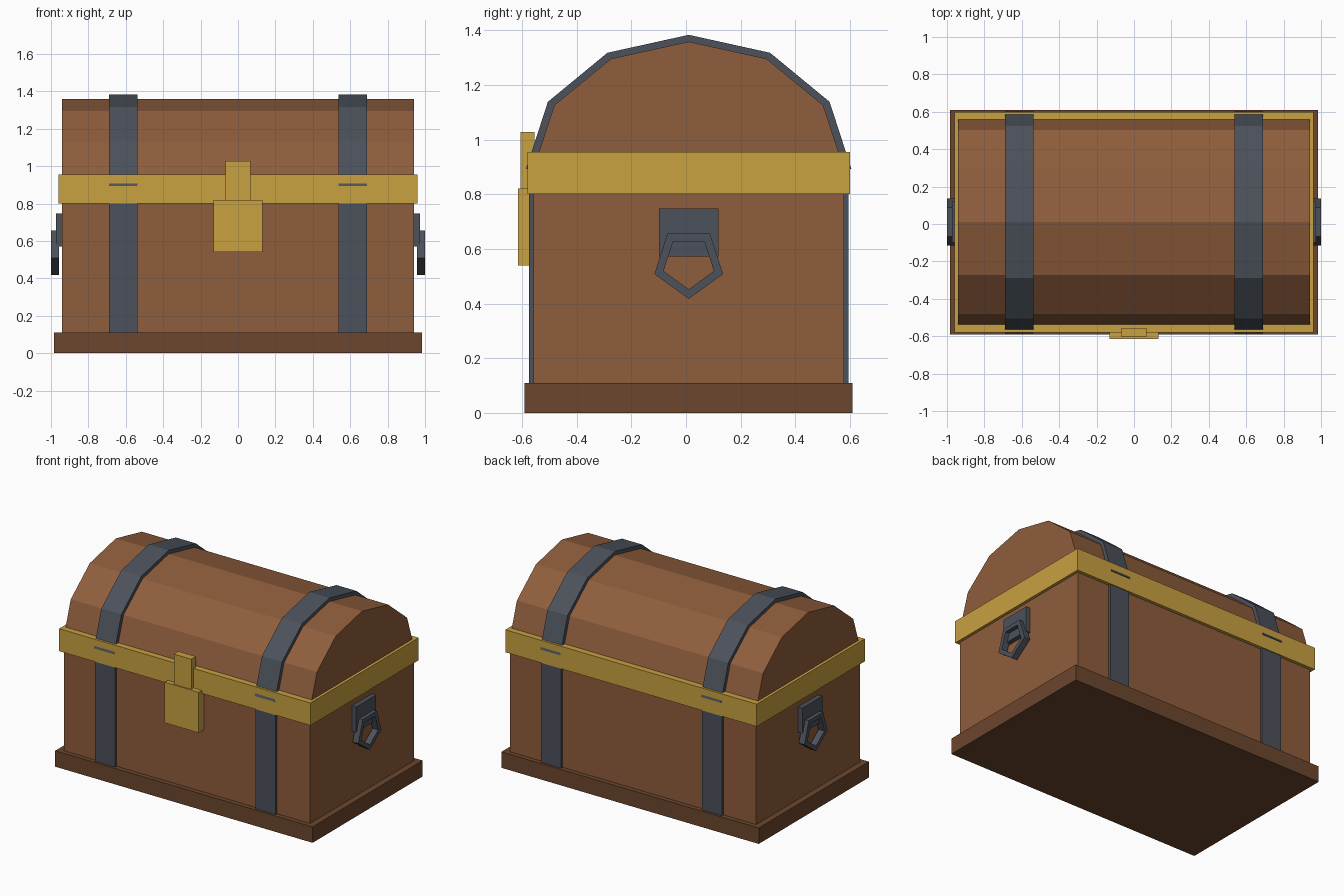
import bpy, bmesh
from math import sin, cos, pi

if "Cube" in bpy.data.objects:
    bpy.data.objects.remove(bpy.data.objects["Cube"])

MID = 0.01        # y centre of the chest body
SPRING = 0.893    # height where the lid arch begins


def material(name, srgb):
    rgb = [((c / 255 + 0.055) / 1.055) ** 2.4 for c in srgb]
    mat = bpy.data.materials.new(name)
    mat.use_nodes = True
    mat.diffuse_color = (*rgb, 1)
    mat.node_tree.nodes["Principled BSDF"].inputs["Base Color"].default_value = (*rgb, 1)
    return mat


wood = material("wood", (143, 93, 60))
dark_wood = material("dark wood", (107, 70, 45))
brass = material("brass", (200, 161, 64))
iron = material("iron", (76, 81, 91))


def finish(name, bm, mat):
    bmesh.ops.recalc_face_normals(bm, faces=bm.faces[:])
    mesh = bpy.data.meshes.new(name)
    bm.to_mesh(mesh)
    bm.free()
    mesh.materials.append(mat)
    obj = bpy.data.objects.new(name, mesh)
    bpy.context.collection.objects.link(obj)
    return obj


def box(name, mat, x, y, z):
    bm = bmesh.new()
    bmesh.ops.create_cube(bm, size=1)
    for v in bm.verts:
        for i, (lo, hi) in enumerate((x, y, z)):
            v.co[i] = lo if v.co[i] < 0 else hi
    return finish(name, bm, mat)


def prism(name, mat, x, profile):
    """Extrude a (y, z) outline along x."""
    bm = bmesh.new()
    a, b = ([bm.verts.new((px, *p)) for p in profile] for px in x)
    bm.faces.new(a)
    bm.faces.new(b)
    for i in range(len(a)):
        j = (i + 1) % len(a)
        bm.faces.new((a[i], a[j], b[j], b[i]))
    return finish(name, bm, mat)


def ring(name, mat, x, outer, inner):
    """Square-section ring lying in the yz plane."""
    bm = bmesh.new()
    loops = [[bm.verts.new((px, *p)) for p in path]
             for px, path in ((x[0], outer), (x[1], outer), (x[1], inner), (x[0], inner))]
    n = len(outer)
    for k in range(4):
        a, b = loops[k], loops[(k + 1) % 4]
        for i in range(n):
            j = (i + 1) % n
            bm.faces.new((a[i], a[j], b[j], b[i]))
    return finish(name, bm, mat)


def arch(half_depth, rise):
    return [(MID + half_depth * cos(pi * i / 6), SPRING + rise * sin(pi * i / 6))
            for i in range(7)]


def pentagon(radius):
    return [(MID + radius * cos(2 * pi * i / 5 - pi / 2),
             0.549 + radius * sin(2 * pi * i / 5 - pi / 2)) for i in range(5)]


def about_mid(half):
    return (MID - half, MID + half)


# Wooden body, plinth and arched lid
box("plinth", dark_wood, (-0.983, 0.983), about_mid(0.6), (0, 0.11))
box("body", wood, (-0.94, 0.94), about_mid(0.568), (0.1, 0.88))
prism("lid", wood, (-0.94, 0.94), arch(0.568, 0.465))

# Brass rim and latch
box("rim", brass, (-0.96, 0.96), about_mid(0.59), (0.8, 0.955))
box("latch_plate", brass, (-0.13, 0.13), (-0.614, -0.555), (0.54, 0.82))
box("latch_hasp", brass, (-0.067, 0.067), (-0.605, -0.555), (0.81, 1.028))

for label, side in (("left", 1), ("right", -1)):
    # Iron straps over lid and body
    strap = sorted((side * 0.537, side * 0.69))
    prism(label + "_lid_strap", iron, strap, arch(0.595, 0.49))
    box(label + "_body_strap", iron, strap, about_mid(0.584), (0.105, 0.85))
    # Side handle: mounting plate and hanging ring
    box(label + "_handle_plate", iron, sorted((side * 0.93, side * 0.972)),
        about_mid(0.109), (0.572, 0.747))
    ring(label + "_handle_ring", iron, sorted((side * 0.956, side * 1.0)),
         pentagon(0.132), pentagon(0.097))
